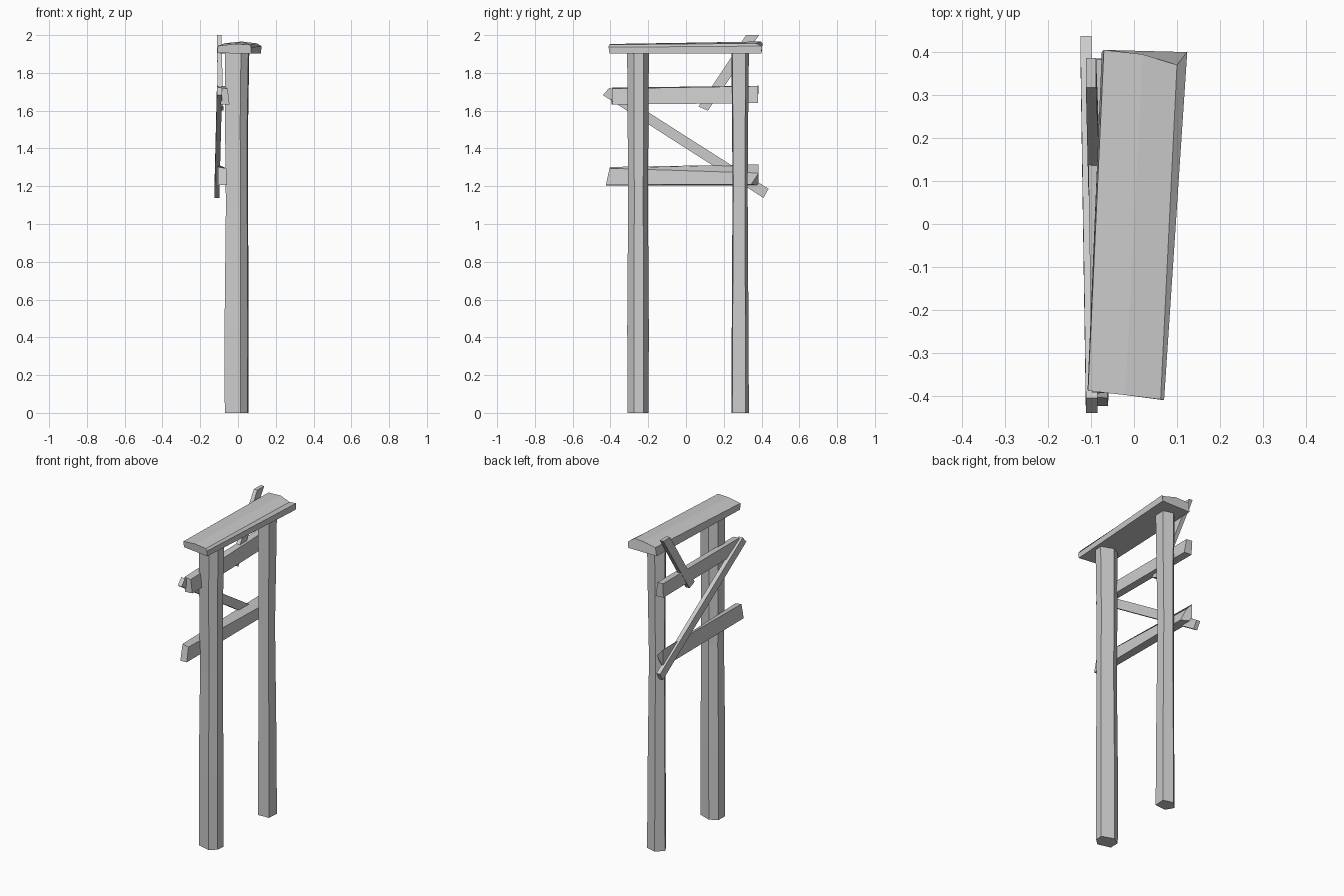
import bpy, bmesh


def loft(name, rings):
    """Flat-faced solid skinned through rings of equal point count."""
    bm = bmesh.new()
    rows = [[bm.verts.new(p) for p in r] for r in rings]
    n = len(rows[0])
    for a, b in zip(rows, rows[1:]):
        for i in range(n):
            j = (i + 1) % n
            bm.faces.new((a[i], a[j], b[j], b[i]))
    bm.faces.new(rows[0][::-1])
    bm.faces.new(rows[-1])
    bmesh.ops.recalc_face_normals(bm, faces=bm.faces[:])
    me = bpy.data.meshes.new(name)
    bm.to_mesh(me)
    bm.free()
    ob = bpy.data.objects.new(name, me)
    bpy.context.collection.objects.link(ob)
    return ob


def post(name, outline, levels):
    """Hewn post: the outline is repeated up the height, scaled and shifted."""
    cx = sum(p[0] for p in outline) / len(outline)
    cy = sum(p[1] for p in outline) / len(outline)
    loft(name, [[(cx + dx + (x - cx) * s, cy + (y - cy) * s, z) for x, y in outline]
                for z, s, dx in levels])


# Two rough-cut posts
post("front_post",
     [(0.055, -0.225), (0.05, -0.275), (0.012, -0.31), (-0.07, -0.288), (-0.068, -0.225), (-0.02, -0.198)],
     [(0, 1, 0), (0.45, 1.02, 0), (1.1, 0.94, 0.002), (1.55, 0.98, 0), (1.91, 1.03, 0.003)])
post("back_post",
     [(0.05, 0.316), (0.045, 0.245), (-0.03, 0.24), (-0.058, 0.29), (-0.015, 0.333)],
     [(0, 1, 0), (0.55, 0.94, 0), (1.2, 0.86, -0.003), (1.6, 0.93, 0), (1.91, 1, 0)])

# Crooked cap plank with a slightly crowned top
loft("cap_plank", [
    [(-0.108, -0.385, 1.905), (0.07, -0.405, 1.902), (0.07, -0.41, 1.936),
     (0.062, -0.408, 1.95), (-0.02, -0.398, 1.953), (-0.107, -0.388, 1.943)],
    [(-0.075, 0.4, 1.902), (0.122, 0.4, 1.902), (0.124, 0.402, 1.942),
     (0.1, 0.37, 1.956), (0.02, 0.395, 1.966), (-0.07, 0.405, 1.957)],
])

# Rails on the left face of the posts
loft("upper_rail", [
    [(-0.092, -0.395, 1.632), (-0.045, -0.39, 1.632), (-0.055, -0.392, 1.717), (-0.098, -0.392, 1.722)],
    [(-0.108, 0.38, 1.642), (-0.055, 0.38, 1.64), (-0.07, 0.382, 1.73), (-0.11, 0.385, 1.732)],
])
loft("lower_rail", [
    [(-0.105, -0.424, 1.205), (-0.06, -0.424, 1.207), (-0.062, -0.405, 1.295), (-0.105, -0.402, 1.302)],
    [(-0.11, 0.385, 1.205), (-0.055, 0.345, 1.21), (-0.068, 0.385, 1.27), (-0.108, 0.385, 1.315)],
])


# Battens nailed across the rails: end edges given in (y, z), with x range
def batten(name, ends):
    loft(name, [[(x0, *a), (x1, *a), (x1, *b), (x0, *b)] for x0, x1, a, b in ends])


batten("long_brace", [
    (-0.112, -0.085, (-0.44, 1.682), (-0.405, 1.722)),
    (-0.125, -0.099, (0.41, 1.138), (0.437, 1.186)),
])
batten("short_brace", [
    (-0.106, -0.078, (0.066, 1.622), (0.116, 1.6)),
    (-0.112, -0.088, (0.318, 2.0), (0.386, 2.0)),
])
